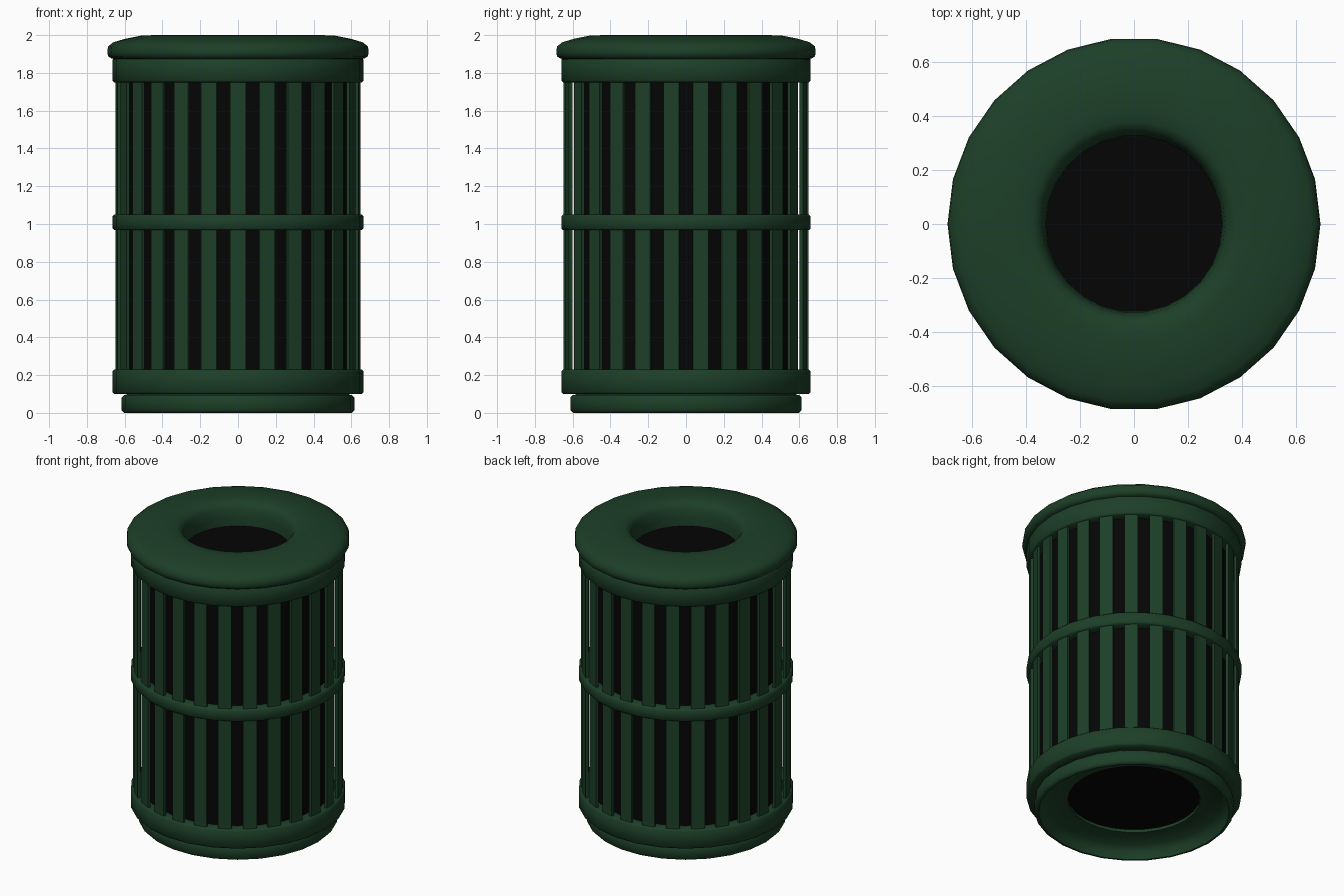
import bpy, bmesh, math
from mathutils import Matrix

SIDES = 26
STEP = 2 * math.pi / SIDES

old = bpy.data.objects.get("Cube")
if old:
    bpy.data.objects.remove(old, do_unlink=True)


def make_material(name, colour):
    m = bpy.data.materials.new(name)
    m.use_nodes = True
    m.diffuse_color = colour
    m.node_tree.nodes["Principled BSDF"].inputs["Base Color"].default_value = colour
    return m


green = make_material("dark green paint", (0.012, 0.05, 0.021, 1))
black = make_material("black liner", (0.0015, 0.0015, 0.0015, 1))


def finish(name, bm, material, angle):
    bmesh.ops.recalc_face_normals(bm, faces=bm.faces)
    mesh = bpy.data.meshes.new(name)
    bm.to_mesh(mesh)
    bm.free()
    mesh.materials.append(material)
    obj = bpy.data.objects.new(name, mesh)
    bpy.context.collection.objects.link(obj)
    bpy.ops.object.select_all(action="DESELECT")
    obj.select_set(True)
    bpy.context.view_layer.objects.active = obj
    bpy.ops.object.shade_smooth_by_angle(angle=math.radians(angle))


def lathe(name, profile):
    """Revolve a closed (radius, height) profile around the z axis."""
    bm = bmesh.new()
    rings = [[bm.verts.new((r * math.cos(i * STEP), r * math.sin(i * STEP), z))
              for r, z in profile] for i in range(SIDES)]
    count = len(profile)
    for i in range(SIDES):
        a, b = rings[i], rings[(i + 1) % SIDES]
        for j in range(count):
            k = (j + 1) % count
            bm.faces.new((a[j], b[j], b[k], a[k]))
    finish(name, bm, green, 50)


def band(name, bottom, top, bevel=0.01):
    outer, inner = 0.665, 0.6
    lathe(name, [(inner, bottom), (outer - bevel, bottom), (outer, bottom + bevel),
                 (outer, top - bevel), (outer - bevel, top), (inner, top)])


# Hoops around the slats
band("bottom_band", 0.1, 0.23)
band("middle_band", 0.967, 1.05)
band("top_band", 1.75, 1.88)

# Foot ring with a narrow neck and a dished underside
lathe("base", [(0.41, 0.09), (0.54, 0.078), (0.578, 0.045), (0.59, 0.0), (0.603, 0.0),
               (0.616, 0.014), (0.616, 0.082), (0.603, 0.095), (0.59, 0.095),
               (0.59, 0.125), (0.41, 0.125)])

# Domed lid with a deep, steep throat
lathe("lid", [(0.325, 1.8), (0.345, 1.8), (0.36, 1.865), (0.6, 1.865), (0.67, 1.876),
              (0.688, 1.888), (0.692, 1.91), (0.688, 1.94), (0.66, 1.962), (0.6, 1.98),
              (0.51, 1.998), (0.43, 2.0), (0.38, 1.996), (0.355, 1.982),
              (0.338, 1.955), (0.329, 1.9)])

# Thin vertical slats, one on each flat side
bm = bmesh.new()
for i in range(SIDES):
    turn = Matrix.Rotation((i + 0.5) * STEP, 4, "Z")
    place = Matrix.Translation((0.639, 0, 0.995))
    size = Matrix.Diagonal((0.018, 0.085, 1.62, 1))
    bmesh.ops.create_cube(bm, size=1, matrix=turn @ place @ size)
finish("slats", bm, green, 30)

# Inner liner
bm = bmesh.new()
bmesh.ops.create_cone(bm, cap_ends=True, segments=SIDES, radius1=0.595, radius2=0.595,
                      depth=1.735, matrix=Matrix.Translation((0, 0, 0.9775))
                      @ Matrix.Rotation(math.pi / 2, 4, "Z"))
finish("liner", bm, black, 40)
